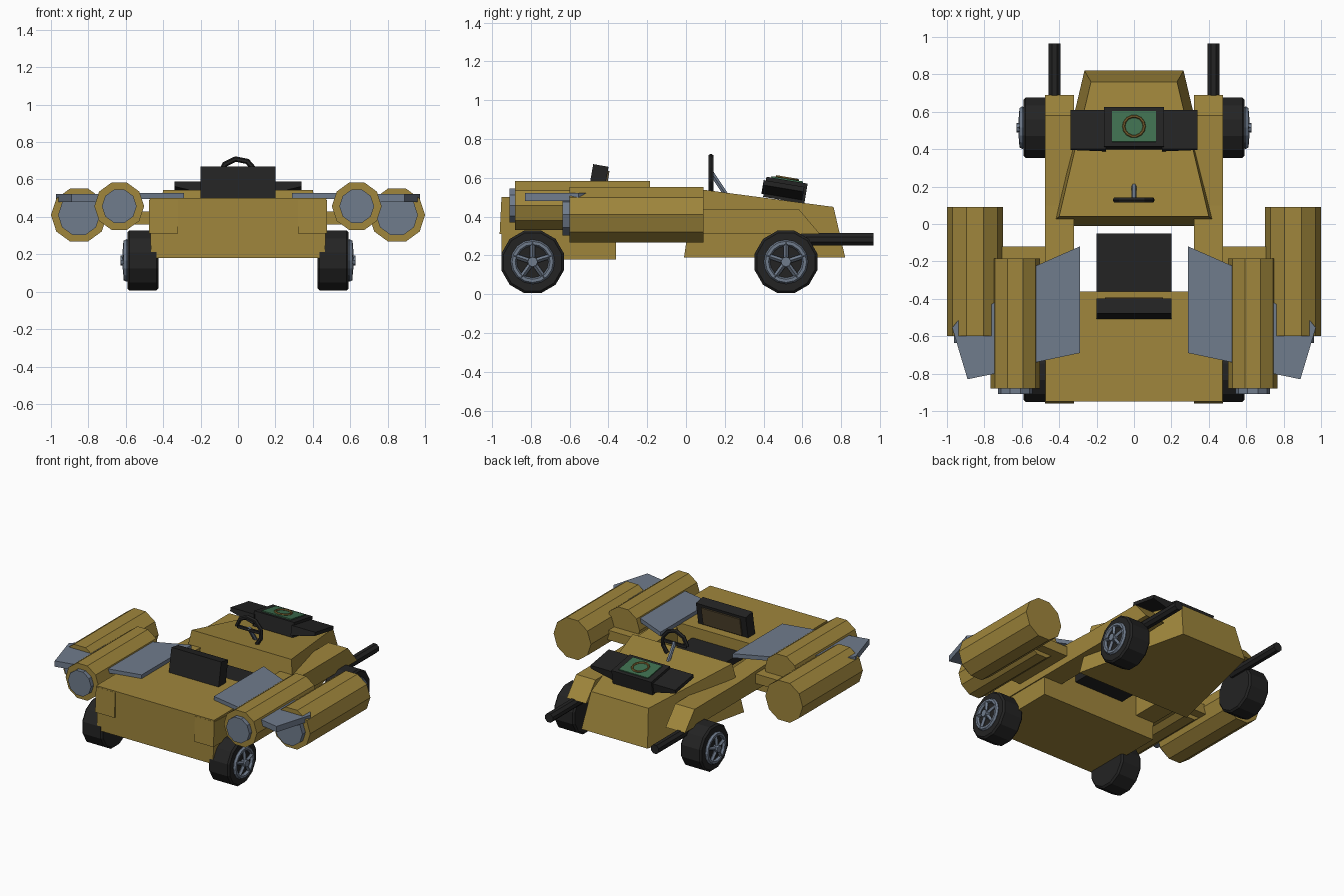
import bpy, bmesh, math
from mathutils import Matrix, Vector

if "Cube" in bpy.data.objects:
    bpy.data.objects.remove(bpy.data.objects["Cube"])


def mat(name, c):
    m = bpy.data.materials.new(name)
    m.diffuse_color = (*c, 1)
    m.use_nodes = True
    m.node_tree.nodes["Principled BSDF"].inputs["Base Color"].default_value = m.diffuse_color
    return m


GOLD = mat("gold", (0.35, 0.24, 0.045))
GREY = mat("blue grey", (0.16, 0.2, 0.265))
DARK = mat("black", (0.017, 0.017, 0.017))
GREEN = mat("green", (0.05, 0.16, 0.08))
BROWN = mat("brown", (0.09, 0.065, 0.03))
BRASS = mat("brass", (0.2, 0.125, 0.03))


def finish(name, bm, m):
    bmesh.ops.recalc_face_normals(bm, faces=bm.faces)
    me = bpy.data.meshes.new(name)
    bm.to_mesh(me)
    bm.free()
    me.materials.append(m)
    o = bpy.data.objects.new(name, me)
    bpy.context.collection.objects.link(o)
    return o


def loft(name, a, b, m):
    """Solid between two matching outlines."""
    bm = bmesh.new()
    va = [bm.verts.new(p) for p in a]
    vb = [bm.verts.new(p) for p in b]
    n = len(a)
    bm.faces.new(va)
    bm.faces.new(vb[::-1])
    for i in range(n):
        bm.faces.new((va[i], vb[i], vb[(i + 1) % n], va[(i + 1) % n]))
    return finish(name, bm, m)


def box(name, c, size, m, tilt=0):
    bm = bmesh.new()
    M = (Matrix.Translation(c) @ Matrix.Rotation(math.radians(tilt), 4, 'X')
         @ Matrix.Diagonal((*size, 1)))
    bmesh.ops.create_cube(bm, size=1, matrix=M)
    return finish(name, bm, m)


def rod(name, p, q, r, n, m, phase=0):
    """Prism with n sides from p to q."""
    p, q = Vector(p), Vector(q)
    d = q - p
    side = Vector((1, 0, 0)) if abs(d.normalized().x) < 0.9 else Vector((0, 1, 0))
    up = d.cross(side).normalized()
    ring = [r * (side * math.cos(t) + up * math.sin(t))
            for t in (phase + 2 * math.pi * i / n for i in range(n))]
    return loft(name, [p + v for v in ring], [q + v for v in ring], m)


def hoop(name, M, R, r, n, m, start=0, sweep=360, k=6):
    """Ring or open arc of round section in the local xy plane."""
    bm = bmesh.new()
    full = sweep == 360
    rows = []
    for i in range(n if full else n + 1):
        t = math.radians(start + sweep * i / n)
        rows.append([bm.verts.new(M @ Vector((
            (R + r * math.cos(s)) * math.cos(t),
            (R + r * math.cos(s)) * math.sin(t), r * math.sin(s))))
            for s in (2 * math.pi * j / k for j in range(k))])
    for i in range(n):
        a, b = rows[i], rows[(i + 1) % len(rows)]
        for j in range(k):
            bm.faces.new((a[j], b[j], b[(j + 1) % k], a[(j + 1) % k]))
    if not full:
        bm.faces.new(rows[0])
        bm.faces.new(rows[-1])
    return finish(name, bm, m)


# rear body block
loft("rear_body",
     [(-.465, -.95, .18), (.465, -.95, .18), (.465, -.36, .18), (-.465, -.36, .18)],
     [(-.472, -.95, .5), (.472, -.95, .5), (.472, -.36, .5), (-.472, -.36, .5)], GOLD)

# nose, narrowing towards +y
loft("nose_body",
     [(-.46, -.01, .19), (.46, -.01, .19), (.265, .82, .19), (-.265, .82, .19)],
     [(-.40, .04, .545), (.40, .04, .545), (.23, .76, .45), (-.23, .76, .45)], GOLD)

# seat
box("seat_cushion", (0, -.22, .395), (.4, .34, .05), DARK)
box("seat_back", (0, -.455, .57), (.4, .08, .19), DARK, -10)
box("seat_pad", (0, -.411, .572), (.31, .012, .13), BROWN, -10)

# instrument console and its tapered side wings
TILT = -9.5
box("console", (0, .512, .536), (.32, .215, .105), DARK, TILT)
box("console_screen", (0, .521, .589), (.235, .165, .012), GREEN, TILT)
S = Matrix.Translation((0, .522, .597)) @ Matrix.Rotation(math.radians(TILT), 4, 'X')
hoop("console_dial", S, .055, .008, 14, BRASS)

# steering wheel and column
W = Matrix.Translation((0, .128, .61)) @ Matrix.Rotation(math.radians(90), 4, 'X')
hoop("steering_wheel", W, .1, .015, 6, DARK, -60 + 7.5, 285 - 30 + 30 - 60, 6)
rod("steering_column", (0, .128, .63), (0, .215, .5), .014, 6, GREY)
box("steering_spoke", (0, .13, .62), (.19, .015, .02), DARK)

for s, side in ((-1, "left"), (1, "right")):
    # side rail
    prof = [(-.96, .31), (-.951, .49), (-.36, .46), (.1, .44), (.58, .44), (.69, .31)]
    loft(side + "_rail", [(s * .32, y, z) for y, z in prof],
         [(s * .475, y, z) for y, z in prof], GOLD)

    # console wing, thick inside and thin outside
    sec = lambda x, t: [(s * x, .40, .588), (s * x, .61, .553),
                        (s * x, .61 - t * .17, .553 - t), (s * x, .40 - t * .17, .588 - t)]
    loft(side + "_console_wing", sec(.15, .07), sec(.34, .025), DARK)

    # gun
    rod(side + "_gun", (s * .425, .5, .283), (s * .425, .965, .283), .034, 8, DARK, math.pi / 8)

    # engines with nozzle discs
    rod(side + "_inner_engine", (s * .635, -.88, .457), (s * .635, -.185, .457), .133, 10, GOLD)
    rod(side + "_inner_nozzle", (s * .635, -.91, .457), (s * .635, -.87, .457), .093, 10, GREY)
    rod(side + "_outer_engine", (s * .85, -.6, .41), (s * .85, .09, .41), .15, 10, GOLD)
    rod(side + "_outer_nozzle", (s * .85, -.635, .41), (s * .85, -.59, .41), .112, 10, GREY)
    box(side + "_engine_strut", (s * .6, -.36, .395), (.3, .48, .07), GOLD)

    # inner and outer fins
    inner = [(.29, -.12), (.29, -.69), (.55, -.745), (.55, -.235)]
    loft(side + "_inner_fin", [(s * x, y, .497) for x, y in inner],
         [(s * x, y, .527) for x, y in inner], GREY)
    outer = [(.72, -.40), (.72, -.795), (.89, -.83), (.972, -.555), (.94, -.515), (.93, -.55)]
    loft(side + "_outer_fin", [(s * x, y, .48) for x, y in outer],
         [(s * x, y, .522) for x, y in outer], GREY)

    # wheels
    for y, end in ((-.79, "front"), (.515, "back")):
        n = f"{side}_{end}_"
        c = Vector((s * .5, y, .167))
        out = Vector((s, 0, 0))
        # tyre with bevelled shoulders
        o = rod(n + "tyre", c - out * .075, c + out * .092, .167, 12, DARK, math.pi / 12)
        b = o.modifiers.new("shoulder", 'BEVEL')
        b.width = .012
        b.segments = 1
        b.limit_method = 'ANGLE'
        b.angle_limit = math.radians(60)
        # rim, hub and five spokes
        R = Matrix.Translation(c + out * .097) @ Matrix.Rotation(math.radians(90), 4, 'Y')
        hoop(n + "rim", R, .098, .016, 16, GREY)
        rod(n + "hub", c + out * .08, c + out * .128, .026, 8, GREY)
        for i in range(5):
            t = math.radians(90 + 72 * i)
            e = Vector((0, math.cos(t), math.sin(t))) * .1
            rod(f"{n}spoke_{i}", c + out * .108, c + out * .1 + e, .013, 4, GREY)
